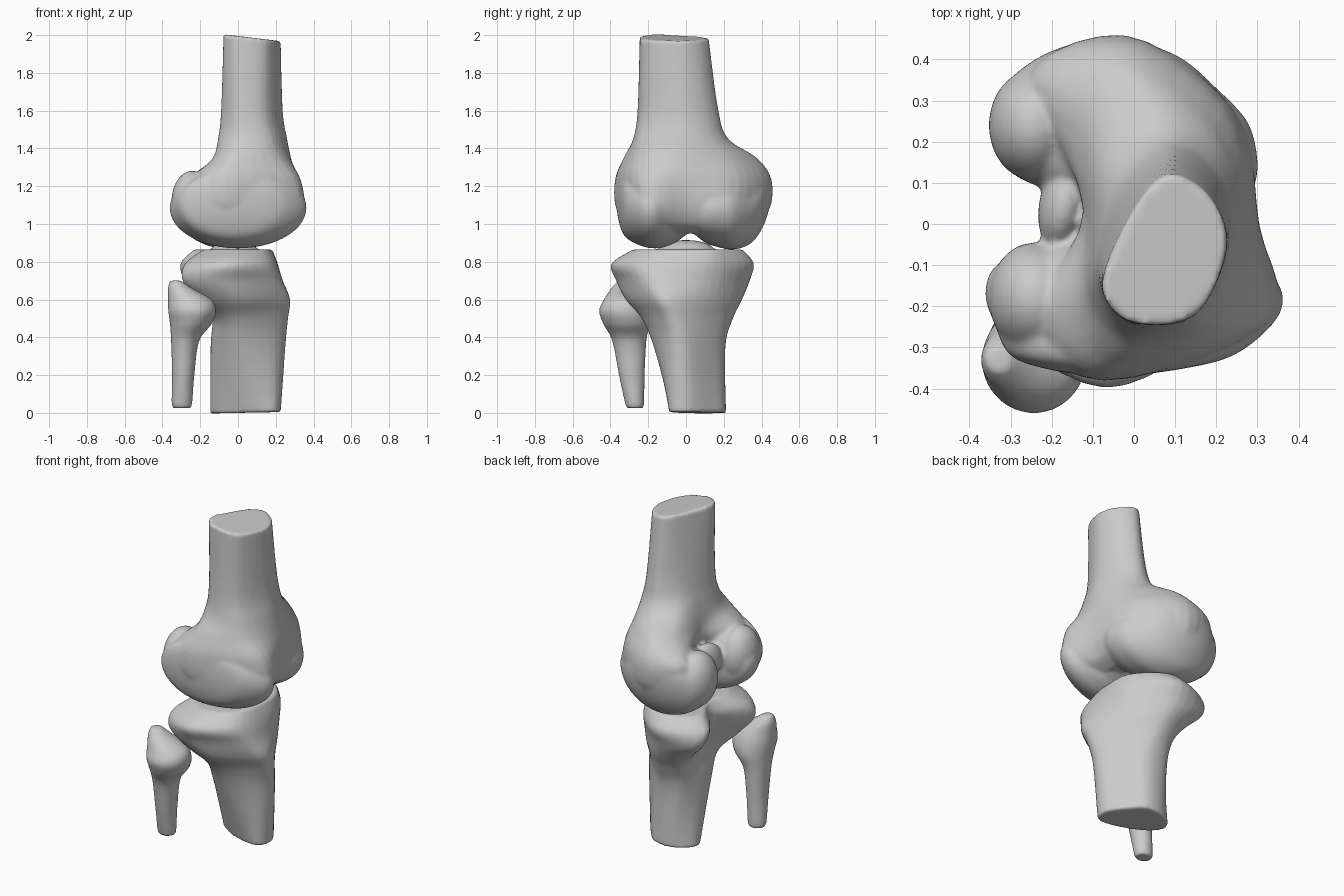
import bpy, bmesh, math
from mathutils import Vector, Matrix


def spline(p0, p1, p2, p3, t):
    return 0.5 * (2 * p1 + (p2 - p0) * t + (2 * p0 - 5 * p1 + 4 * p2 - p3) * t * t
                  + (3 * p1 - p0 - 3 * p2 + p3) * t ** 3)


def loft(bm, rings, around=5, along=5):
    """Skin smooth closed rings of control points and cap both ends."""
    fine = []
    for r in rings:
        n = len(r)
        fine.append([spline(r[i - 1], r[i], r[(i + 1) % n], r[(i + 2) % n], k / around)
                     for i in range(n) for k in range(around)])
    m = len(fine)
    rows = []
    for i in range(m - 1):
        a, b, c, d = fine[max(i - 1, 0)], fine[i], fine[i + 1], fine[min(i + 2, m - 1)]
        for k in range(along):
            rows.append([spline(*q, k / along) for q in zip(a, b, c, d)])
    rows.append(fine[-1])
    vs = [[bm.verts.new(p) for p in row] for row in rows]
    for a, b in zip(vs, vs[1:]):
        for i in range(len(a)):
            j = (i + 1) % len(a)
            bm.faces.new((a[i], a[j], b[j], b[i]))
    bm.faces.new(vs[0][::-1])
    bm.faces.new(vs[-1])


def level(z, pts, tilt=0.0):
    return [Vector((x, y, z - tilt * x)) for x, y in pts]


def oval(centre, u, v, n=12):
    c = Vector(centre)
    return [c + Vector(u) * math.cos(2 * math.pi * i / n) + Vector(v) * math.sin(2 * math.pi * i / n)
            for i in range(n)]


def blob(bm, centre, size, turn=0.0):
    m = Matrix.Translation(centre) @ Matrix.Rotation(turn, 4, 'Z') @ Matrix.Diagonal((*size, 1))
    bmesh.ops.create_uvsphere(bm, u_segments=32, v_segments=20, radius=1, matrix=m)


def condyle(bm, sections):
    loft(bm, [oval((cx, y, cz), (rx, 0, 0), (0, 0, rz)) for y, cx, cz, rx, rz in sections])


def finish(name, bm, voxel=0.011, smooth=4):
    """Fuse the overlapping pieces into one smooth bone."""
    bmesh.ops.recalc_face_normals(bm, faces=bm.faces)
    me = bpy.data.meshes.new(name)
    bm.to_mesh(me)
    bm.free()
    ob = bpy.data.objects.new(name, me)
    bpy.context.collection.objects.link(ob)
    rm = ob.modifiers.new("fuse", 'REMESH')
    rm.mode = 'VOXEL'
    rm.voxel_size = voxel
    rm.use_smooth_shade = True
    sm = ob.modifiers.new("soften", 'SMOOTH')
    sm.factor = 0.5
    sm.iterations = smooth
    return ob


# Femur: shaft flaring into the joint end
bm = bmesh.new()
loft(bm, [
    level(1.995, [(.225, -.06), (.19, .06), (.1, .12), (.03, .08), (-.05, -.06), (-.075, -.17), (0, -.24), (.15, -.22)], .12),
    level(1.6, [(.235, -.05), (.2, .1), (.1, .172), (0, .11), (-.07, -.03), (-.085, -.15), (0, -.25), (.15, -.225)]),
    level(1.45, [(.26, -.04), (.21, .14), (.08, .225), (-.05, .15), (-.09, -.02), (-.1, -.17), (0, -.275), (.18, -.24)]),
    level(1.35, [(.28, -.02), (.2, .23), (.0, .375), (-.12, .28), (-.11, 0), (-.13, -.2), (-.03, -.33), (.22, -.25)]),
    level(1.24, [(.3, 0), (.225, .28), (-.02, .45), (-.25, .35), (-.12, .04), (-.24, -.22), (-.07, -.375), (.3, -.25)]),
    level(1.1, [(.3, 0), (.25, .26), (-.02, .45), (-.24, .32), (-.05, .03), (-.24, -.22), (-.07, -.375), (.33, -.23)]),
    level(1.0, [(.26, 0), (.22, .2), (0, .38), (-.1, .28), (.05, .04), (-.1, -.2), (0, -.32), (.28, -.2)]),
    level(.95, [(.18, .02), (.17, .15), (.05, .28), (0, .2), (.1, .04), (0, -.15), (.05, -.25), (.18, -.18)]),
])
# Outer and inner condyles, swept sideways, tapering forward into the groove
condyle(bm, [(-.37, -.06, 1.14, .03, .03), (-.355, -.05, 1.13, .15, .12), (-.32, -.03, 1.11, .27, .18),
             (-.24, 0, 1.09, .34, .205), (-.17, 0, 1.085, .362, .214), (-.1, -.01, 1.08, .325, .2),
             (-.05, .02, 1.08, .25, .175), (.01, .12, 1.08, .15, .13)])
condyle(bm, [(.04, .12, 1.08, .15, .13), (.1, .02, 1.08, .275, .178), (.16, -.01, 1.08, .31, .2),
             (.25, -.03, 1.08, .305, .215), (.34, -.06, 1.09, .25, .195), (.4, -.06, 1.13, .18, .16),
             (.435, -.06, 1.16, .1, .1), (.45, -.06, 1.17, .03, .03)])
# Rounded rear ends of the condyles, with fill towards the shaft
for y in (-.18, .24):
    blob(bm, (-.243, y, 1.115), (.11, .135, .167))
    blob(bm, (-.15, y * 1.05, 1.14), (.13, .13, .13))
# Small ridge inside the notch
blob(bm, (-.17, .05, 1.13), (.06, .115, .11), -0.2)
finish("femur", bm)

# Tibia: shaft, tuberosity bulge and two-lobed plateau
bm = bmesh.new()
loft(bm, [
    level(0, [(.225, .01), (.15, .13), (.07, .205), (-.045, .2), (-.14, .125), (-.12, .035), (.045, -.065), (.19, -.085)], -.02),
    level(.35, [(.25, -.01), (.14, .14), (.04, .205), (-.085, .185), (-.14, .06), (-.125, -.07), (.015, -.17), (.19, -.12)]),
    level(.5, [(.265, -.05), (.15, .14), (.02, .245), (-.11, .21), (-.125, .05), (-.13, -.13), (0, -.235), (.19, -.16)]),
    level(.6, [(.275, -.08), (.16, .16), (-.01, .295), (-.18, .23), (-.13, .03), (-.215, -.21), (-.02, -.32), (.21, -.2)]),
    level(.7, [(.235, -.06), (.16, .18), (-.05, .335), (-.28, .26), (-.17, .02), (-.295, -.25), (-.07, -.37), (.19, -.24)]),
    level(.79, [(.21, -.02), (.16, .19), (-.05, .36), (-.305, .24), (-.2, .02), (-.28, -.23), (-.07, -.395), (.16, -.27)]),
    level(.865, [(.18, 0), (.15, .17), (-.03, .3), (-.23, .2), (-.16, .02), (-.18, -.15), (-.04, -.28), (.13, -.2)]),
])
# Ridge between the plateau lobes
blob(bm, (-.02, 0, .86), (.12, .15, .055))
finish("tibia", bm)

# Fibula: slim shaft with a pointed head
bm = bmesh.new()
loft(bm, [oval((cx, cy, z), (rx, 0, 0), (0, ry, 0)) for z, cx, cy, rx, ry in [
    (.025, -.297, -.27, .042, .04), (.05, -.297, -.272, .054, .05), (.2, -.29, -.287, .059, .068),
    (.38, -.28, -.3, .074, .09), (.47, -.25, -.315, .11, .122), (.54, -.243, -.33, .126, .13),
    (.6, -.255, -.33, .115, .105), (.66, -.307, -.33, .064, .065), (.7, -.33, -.33, .03, .03)]])
finish("fibula", bm, 0.009, 3)
